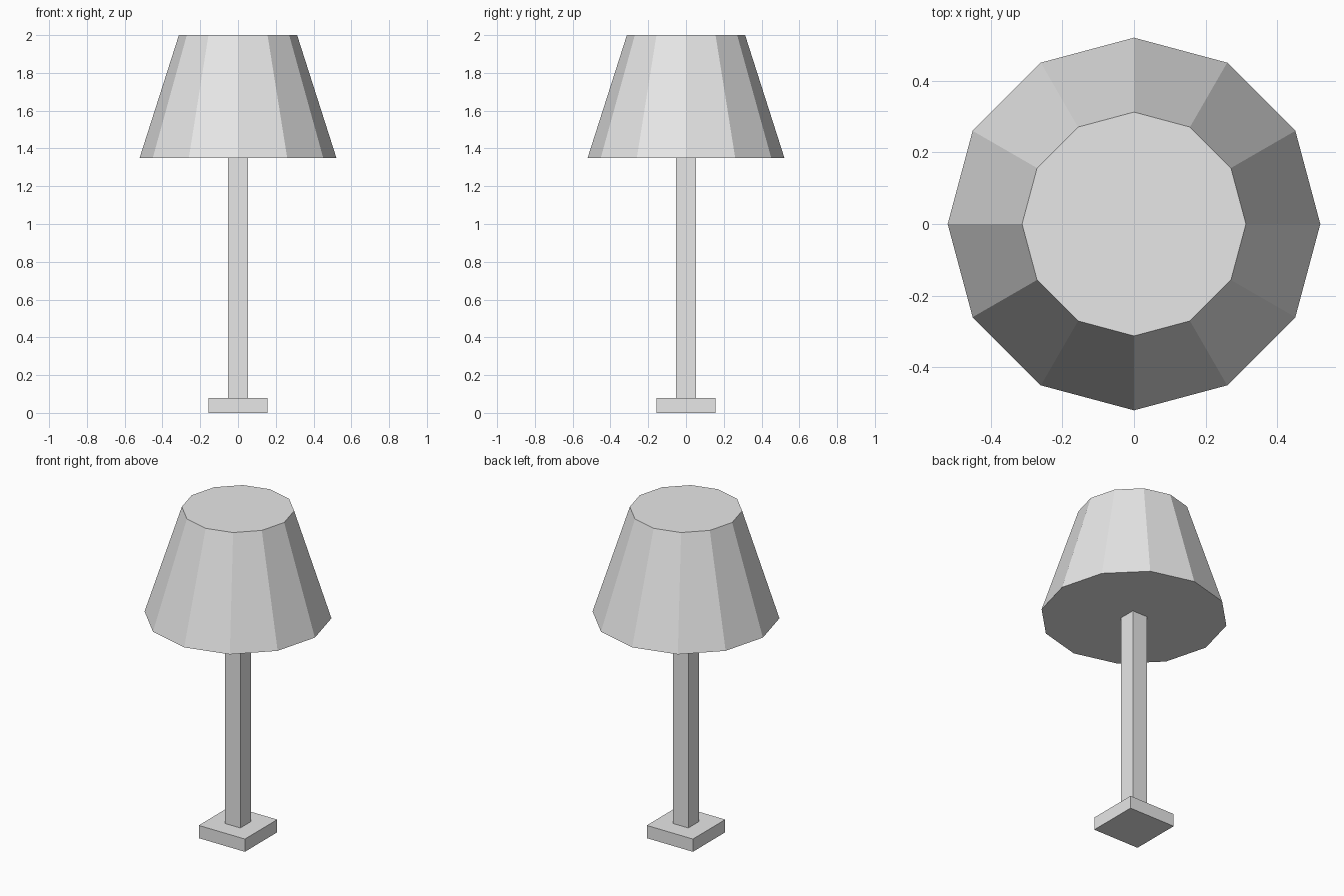
import bpy

cube = bpy.data.objects.get("Cube")
if cube:
    bpy.data.objects.remove(cube, do_unlink=True)

# One plain grey for the whole lamp
GREY = (0.8, 0.8, 0.8, 1.0)
grey = bpy.data.materials.new("light_grey")
grey.use_nodes = True
grey.diffuse_color = GREY
grey.node_tree.nodes["Principled BSDF"].inputs["Base Color"].default_value = GREY

BASE_TOP = 0.078
SHADE_BOTTOM = 1.35
TOP = 2.0


def finish(name):
    obj = bpy.context.object
    obj.name = name
    obj.data.materials.clear()
    obj.data.materials.append(grey)
    return obj


def square_block(name, width, z0, z1):
    bpy.ops.mesh.primitive_cube_add(size=1, location=(0, 0, (z0 + z1) / 2))
    bpy.context.object.scale = (width, width, z1 - z0)
    bpy.ops.object.transform_apply(location=False, rotation=False, scale=True)
    return finish(name)


# Foot and post
square_block("base", 0.313, 0, BASE_TOP)
square_block("post", 0.104, BASE_TOP, SHADE_BOTTOM)

# Closed, faceted shade with corners on the axes
bpy.ops.mesh.primitive_cone_add(
    vertices=12, radius1=0.521, radius2=0.313, depth=TOP - SHADE_BOTTOM,
    end_fill_type='NGON', location=(0, 0, (SHADE_BOTTOM + TOP) / 2))
finish("lampshade")
